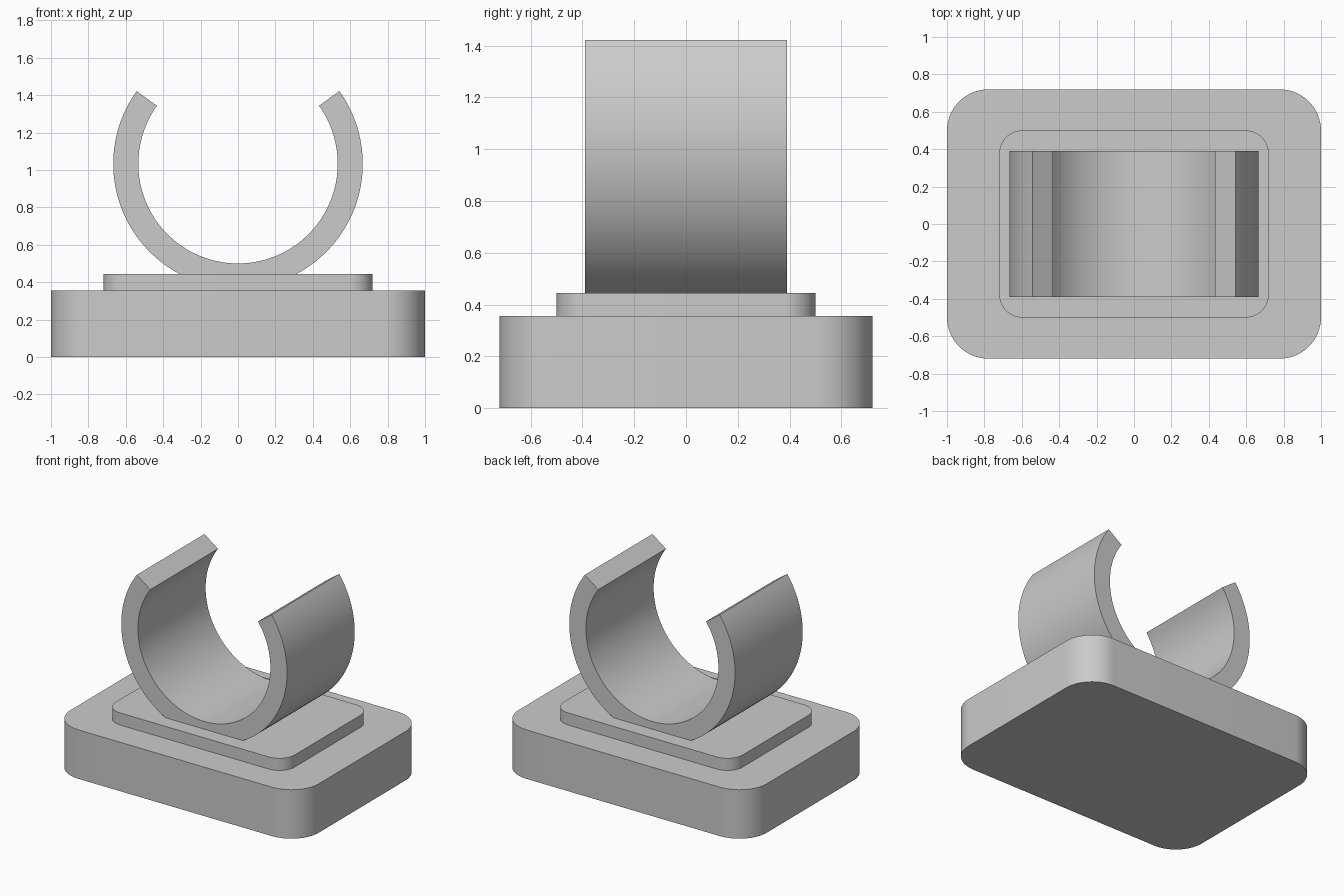
import bpy, bmesh
from math import cos, sin, radians, pi
from mathutils import Vector

cube = bpy.data.objects.get("Cube")
if cube:
    bpy.data.objects.remove(cube, do_unlink=True)

grey = bpy.data.materials.new("plain grey")
grey.use_nodes = True
colour = (0.6, 0.6, 0.6, 1)
grey.diffuse_color = colour
grey.node_tree.nodes["Principled BSDF"].inputs["Base Color"].default_value = colour


def arc(cx, cy, r, start, end, steps):
    """Points along a circular arc, angles in degrees."""
    angles = [radians(start + (end - start) * i / steps) for i in range(steps + 1)]
    return [(cx + r * cos(a), cy + r * sin(a)) for a in angles]


def extrude_profile(name, points, direction):
    """Extrude a closed outline along a direction into a solid."""
    bm = bmesh.new()
    face = bm.faces.new([bm.verts.new(p) for p in points])
    result = bmesh.ops.extrude_face_region(bm, geom=[face], use_keep_orig=True)
    moved = [g for g in result["geom"] if isinstance(g, bmesh.types.BMVert)]
    bmesh.ops.translate(bm, verts=moved, vec=Vector(direction))
    bmesh.ops.recalc_face_normals(bm, faces=bm.faces)
    mesh = bpy.data.meshes.new(name)
    bm.to_mesh(mesh)
    bm.free()
    mesh.materials.append(grey)
    obj = bpy.data.objects.new(name, mesh)
    bpy.context.collection.objects.link(obj)
    bpy.ops.object.select_all(action="DESELECT")
    obj.select_set(True)
    bpy.context.view_layer.objects.active = obj
    bpy.ops.object.shade_smooth_by_angle(angle=pi / 6)
    return obj


def rounded_slab(name, half_x, half_y, radius, bottom, top):
    outline = []
    corners = [(1, 1), (-1, 1), (-1, -1), (1, -1)]
    for i, (sx, sy) in enumerate(corners):
        outline += arc(sx * (half_x - radius), sy * (half_y - radius),
                       radius, 90 * i, 90 * i + 90, 16)
    extrude_profile(name, [(x, y, bottom) for x, y in outline], (0, 0, top - bottom))


# Stepped base with rounded corners
rounded_slab("base", 1.0, 0.72, 0.222, 0, 0.356)
rounded_slab("raised_plate", 0.72, 0.5, 0.122, 0.356, 0.444)

# Open ring clip, its gap facing up
centre_z, half_depth = 1.033, 0.389
gap_left, gap_right = 180 - 35.6, 360 + 35.6
ring = (arc(0, centre_z, 0.667, gap_left, gap_right, 80)
        + arc(0, centre_z, 0.533, gap_right, gap_left, 80))
extrude_profile("ring_clip", [(x, -half_depth, z) for x, z in ring], (0, 2 * half_depth, 0))
